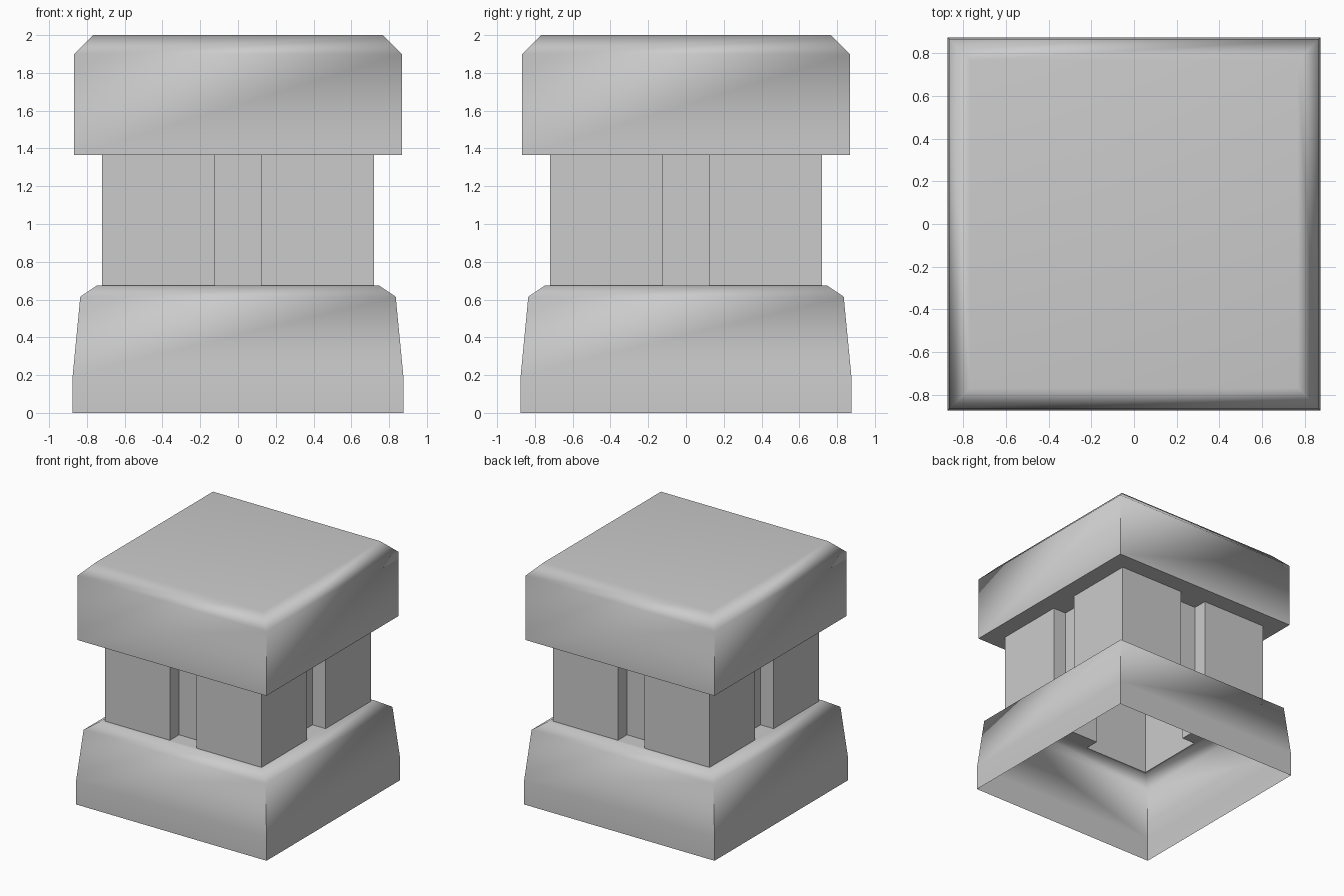
import bpy, bmesh, math

cube = bpy.data.objects.get("Cube")
if cube:
    bpy.data.objects.remove(cube, do_unlink=True)

# One plain stone colour
stone = bpy.data.materials.new("stone_grey")
stone.use_nodes = True
colour = (0.6, 0.6, 0.6, 1)
stone.diffuse_color = colour
stone.node_tree.nodes["Principled BSDF"].inputs["Base Color"].default_value = colour

PILLAR, GROOVE, DEPTH = 0.72, 0.122, 0.12
PILLAR_BOTTOM, PILLAR_TOP = 0.675, 1.365


def square(r):
    return [(-r, -r), (r, -r), (r, r), (-r, r)]


def pillar_outline():
    """Square with a square groove in the middle of each side."""
    side = [(-PILLAR, -PILLAR), (-GROOVE, -PILLAR), (-GROOVE, DEPTH - PILLAR),
            (GROOVE, DEPTH - PILLAR), (GROOVE, -PILLAR)]
    points = []
    for _ in range(4):
        points += side
        side = [(-y, x) for x, y in side]
    return points


def add_loop(bm, outline, z):
    verts = [bm.verts.new((x, y, z)) for x, y in outline]
    edges = [bm.edges.new((v, verts[(i + 1) % len(verts)])) for i, v in enumerate(verts)]
    return verts, edges


def bridge(bm, low, high):
    n = len(low)
    for i in range(n):
        j = (i + 1) % n
        bm.faces.new((low[i], low[j], high[j], high[i]))


def finish(bm, name, smooth_angle):
    bmesh.ops.recalc_face_normals(bm, faces=bm.faces)
    mesh = bpy.data.meshes.new(name)
    bm.to_mesh(mesh)
    bm.free()
    mesh.materials.append(stone)
    mesh.shade_smooth()
    mesh.set_sharp_from_angle(angle=math.radians(smooth_angle))
    obj = bpy.data.objects.new(name, mesh)
    bpy.context.collection.objects.link(obj)
    weighted = obj.modifiers.new("Weighted Normal", "WEIGHTED_NORMAL")
    weighted.keep_sharp = True
    return obj


def block(name, profile, ring_at, capped):
    """Stack square sections (radius, z); ring_at is the end that meets the pillar."""
    bm = bmesh.new()
    loops = [add_loop(bm, square(r), z) for r, z in profile]
    for (low, _), (high, _) in zip(loops, loops[1:]):
        bridge(bm, low, high)
    if capped:
        bm.faces.new(loops[-1][0])
    _, inner = add_loop(bm, pillar_outline(), profile[ring_at][1])
    bmesh.ops.triangle_fill(bm, edges=loops[ring_at][1] + inner, use_beauty=True)
    return finish(bm, name, 62)


# Hollow tapered foot, open underneath
block("base", [(0.875, 0), (0.875, 0.2), (0.835, 0.615), (0.745, PILLAR_BOTTOM)], -1, False)

# Grooved pillar
bm = bmesh.new()
bottom, _ = add_loop(bm, pillar_outline(), PILLAR_BOTTOM)
top, _ = add_loop(bm, pillar_outline(), PILLAR_TOP)
bridge(bm, bottom, top)
finish(bm, "pillar", 30)

# Chamfered cap block
block("cap", [(0.867, PILLAR_TOP), (0.867, 1.9), (0.767, 2)], 0, True)
